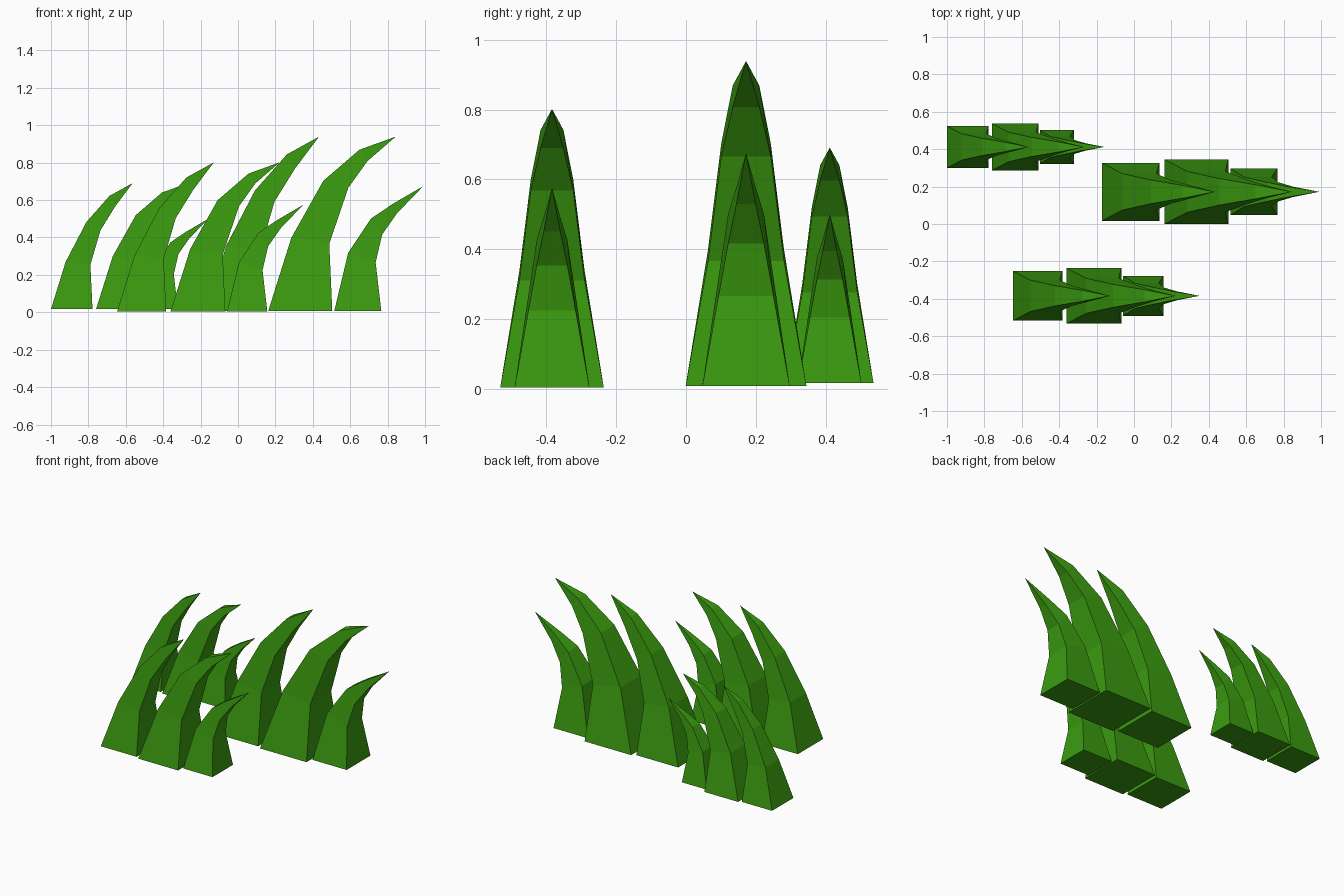
import bpy, bmesh

if "Cube" in bpy.data.objects:
    bpy.data.objects.remove(bpy.data.objects["Cube"])

green = bpy.data.materials.new("grass green")
green.diffuse_color = (0.043, 0.33, 0.005, 1)
green.use_nodes = True
green.node_tree.nodes["Principled BSDF"].inputs["Base Color"].default_value = green.diffuse_color

# Side profiles of the three blades of a tuft (largest size):
# base half width, left edge (x, z), right edge (x, z), tip
BLADES = {
    "back": (0.155, [(0, 0), (.108, .348), (.262, .644), (.432, .836)],
             [(.307, 0), (.291, .326), (.366, .583), (.477, .762)], (.604, .931)),
    "middle": (0.173, [(.333, 0), (.456, .390), (.627, .695), (.820, .861)],
               [(.675, 0), (.659, .358), (.761, .658), (.863, .800)], (1.014, .931)),
    "front": (0.125, [(.686, 0), (.760, .310), (.882, .493), (.996, .570)],
              [(.937, 0), (.907, .258), (.942, .408), (1.022, .522)], (1.162, .667)),
}
TAPER = (1, .63, .41, .22)


def blade(name, spec, origin, s):
    half, left, right, tip = spec
    bm = bmesh.new()

    def vert(p, y):
        return bm.verts.new((origin[0] + s * p[0], origin[1] + s * y, origin[2] + s * p[1]))

    # Square rings narrowing towards a pointed tip
    rings = [[vert(a, -half * t), vert(b, -half * t), vert(b, half * t), vert(a, half * t)]
             for a, b, t in zip(left, right, TAPER)]
    top = vert(tip, 0)
    bm.faces.new(rings[0][::-1])
    for i in range(4):
        j = (i + 1) % 4
        for lo, hi in zip(rings, rings[1:]):
            bm.faces.new((lo[i], lo[j], hi[j], hi[i]))
        bm.faces.new((rings[-1][i], rings[-1][j], top))
    bmesh.ops.recalc_face_normals(bm, faces=bm.faces)
    mesh = bpy.data.meshes.new(name)
    bm.to_mesh(mesh)
    bm.free()
    mesh.materials.append(green)
    bpy.context.collection.objects.link(bpy.data.objects.new(name, mesh))


# Three tufts: the same blades at different sizes
for tuft, origin, scale in (("large_tuft", (-.171, .172, .008), 1.0),
                            ("medium_tuft", (-.647, -.384, .003), .858),
                            ("small_tuft", (-1.0, .412, .017), .724)):
    for part, spec in BLADES.items():
        blade(f"{tuft}_{part}_blade", spec, origin, scale)
